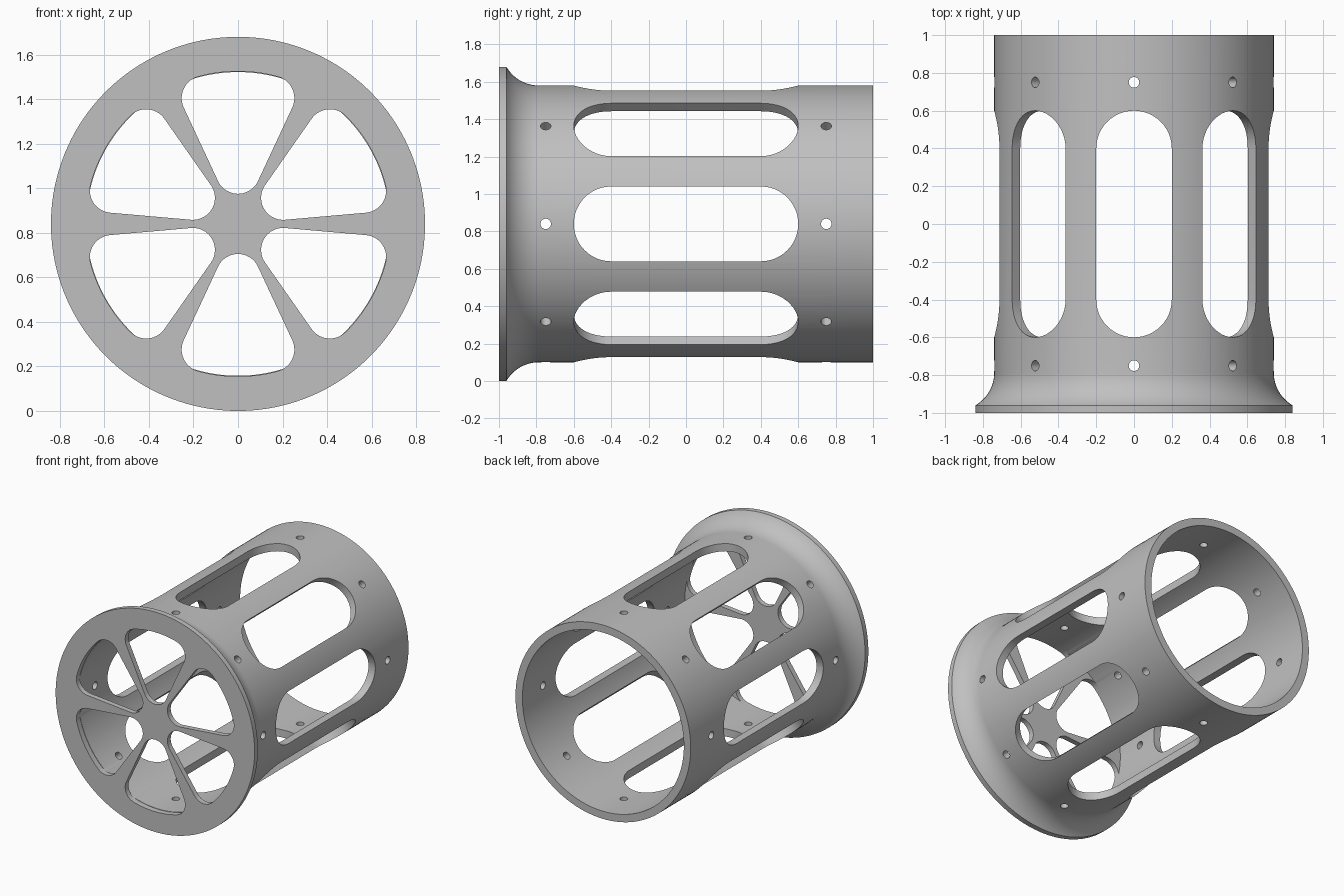
import bpy, bmesh
from math import sin, cos, asin, radians, degrees, pi
from mathutils import Vector

if "Cube" in bpy.data.objects:
    bpy.data.objects.remove(bpy.data.objects["Cube"])

CENTRE = Vector((0, 0, 0.84))
FLANGE_R, OUTER_R, BORE_R = 0.84, 0.74, 0.682
PLATE_BACK = -0.96


def arc(cx, cy, r, start, end, n):
    """Points along an arc, angles in degrees."""
    angles = [radians(start + (end - start) * i / n) for i in range(n + 1)]
    return [(cx + r * cos(a), cy + r * sin(a)) for a in angles]


def prism(bm, outline, u, v, w, near, far):
    """Extrude a 2D outline in the u, v plane along w."""
    rings = [[bm.verts.new(CENTRE + u * a + v * b + w * d) for a, b in outline]
             for d in (near, far)]
    bm.faces.new(rings[0])
    bm.faces.new(rings[1])
    n = len(outline)
    for i in range(n):
        j = (i + 1) % n
        bm.faces.new((rings[0][i], rings[0][j], rings[1][j], rings[1][i]))


def finish(bm, name):
    bmesh.ops.remove_doubles(bm, verts=bm.verts, dist=1e-5)
    bmesh.ops.recalc_face_normals(bm, faces=bm.faces)
    mesh = bpy.data.meshes.new(name)
    bm.to_mesh(mesh)
    bm.free()
    obj = bpy.data.objects.new(name, mesh)
    bpy.context.collection.objects.link(obj)
    return obj


# Flanged tube with a closed front plate, turned around the y axis
profile = [(-1, 0), (-1, FLANGE_R)]
profile += arc(-0.787, 0.94, 0.2, 210, 270, 14)
profile += [(1, OUTER_R), (1, BORE_R), (PLATE_BACK, BORE_R), (PLATE_BACK, 0)]
bm = bmesh.new()
verts = [bm.verts.new(CENTRE + Vector((r, y, 0))) for y, r in profile]
edges = [bm.edges.new(pair) for pair in zip(verts, verts[1:])]
bmesh.ops.spin(bm, geom=verts + edges, cent=CENTRE, axis=(0, 1, 0),
               angle=2 * pi, steps=160, use_merge=True)
tube = finish(bm, "spoked_flanged_tube")

# Outlines of the openings
slot = arc(0.4, 0, 0.2, -90, 90, 24) + arc(-0.4, 0, 0.2, 90, 270, 24)
half, reach, corner = 25, 0.685, 0.1
tip = 0.234
lean = half - degrees(asin(corner / (reach - corner)))
cx = (reach - corner) * cos(radians(lean))
cy = (reach - corner) * sin(radians(lean))
window = arc(tip, 0, tip * sin(radians(half)), 90 + half, 270 - half, 20)
window += arc(cx, -cy, corner, -90 - half, -lean, 14)
window += arc(0, 0, reach, -lean, lean, 16)[1:-1]
window += arc(cx, cy, corner, lean, 90 + half, 14)

# Cutters: eight wall slots with a screw hole at each end, six front windows
bm = bmesh.new()
along = Vector((0, 1, 0))
for k in range(8):
    a = k * pi / 4
    radial, side = Vector((cos(a), 0, sin(a))), Vector((-sin(a), 0, cos(a)))
    prism(bm, slot, along, side, radial, 0.52, 1)
    for y in (-0.75, 0.75):
        prism(bm, arc(y, 0, 0.028, 0, 345, 23), along, side, radial, 0.52, 1)
for k in range(6):
    a = pi / 6 + k * pi / 3
    radial, side = Vector((cos(a), 0, sin(a))), Vector((-sin(a), 0, cos(a)))
    prism(bm, window, radial, side, along, -1.1, PLATE_BACK + 0.004)
cutter = finish(bm, "opening_cutters")
cutter.hide_render = True

cut = tube.modifiers.new("openings", "BOOLEAN")
cut.operation = "DIFFERENCE"
cut.solver = "EXACT"
cut.object = cutter

bpy.ops.object.select_all(action="DESELECT")
tube.select_set(True)
bpy.context.view_layer.objects.active = tube
bpy.ops.object.modifier_apply(modifier=cut.name)
bpy.data.objects.remove(cutter)

# Plain grey material
grey = bpy.data.materials.new("plain_grey")
grey.use_nodes = True
colour = (0.53, 0.53, 0.53, 1)
grey.diffuse_color = colour
grey.node_tree.nodes["Principled BSDF"].inputs["Base Color"].default_value = colour
tube.data.materials.clear()
tube.data.materials.append(grey)
bpy.ops.object.shade_smooth_by_angle(angle=radians(30))
